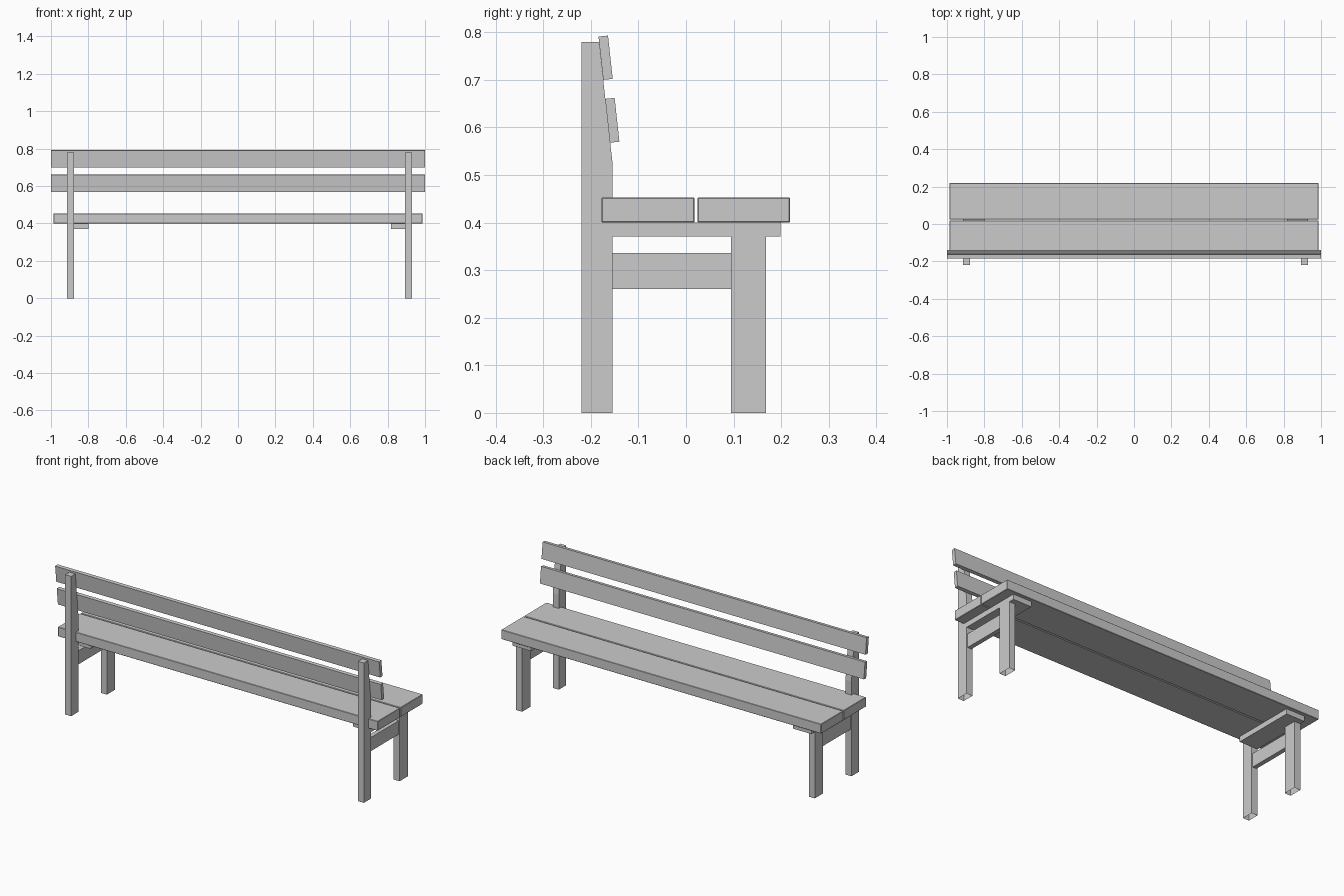
import bpy, bmesh

if "Cube" in bpy.data.objects:
    bpy.data.objects.remove(bpy.data.objects["Cube"])


def prism(name, profile, x0, x1, bevel=0.0, open_bottom=False):
    """Extrude a (y, z) profile along x."""
    bm = bmesh.new()
    face = bm.faces.new([bm.verts.new((x0, y, z)) for y, z in profile])
    ext = bmesh.ops.extrude_face_region(bm, geom=[face])
    verts = [v for v in ext["geom"] if isinstance(v, bmesh.types.BMVert)]
    bmesh.ops.translate(bm, vec=(x1 - x0, 0, 0), verts=verts)
    bmesh.ops.recalc_face_normals(bm, faces=bm.faces[:])
    if open_bottom:
        low = [f for f in bm.faces if all(abs(v.co.z) < 1e-5 for v in f.verts)]
        bmesh.ops.delete(bm, geom=low, context='FACES_ONLY')
    me = bpy.data.meshes.new(name)
    bm.to_mesh(me)
    bm.free()
    ob = bpy.data.objects.new(name, me)
    bpy.context.collection.objects.link(ob)
    if bevel:
        mod = ob.modifiers.new("edge", 'BEVEL')
        mod.width = bevel
        mod.segments = 1
    return ob


def rect(y0, y1, z0, z1):
    return [(y0, z0), (y1, z0), (y1, z1), (y0, z1)]


# Seat planks with a slightly eased edge
prism("seat_plank_rear", rect(-0.178, 0.018, 0.40, 0.453), -0.987, 0.987, 0.002)
prism("seat_plank_front", rect(0.024, 0.219, 0.40, 0.453), -0.987, 0.987, 0.002)

# Tilted backrest slats
prism("backrest_slat_upper",
      [(-0.184, 0.791), (-0.174, 0.700), (-0.154, 0.702), (-0.164, 0.793)], -1, 1)
prism("backrest_slat_lower",
      [(-0.170, 0.660), (-0.160, 0.568), (-0.140, 0.570), (-0.150, 0.662)], -1, 1)

# End frames, mirrored about a centre sitting slightly right of the seat's
CENTRE = 0.009
OUT, INN, BEARER_INN = 0.922, 0.885, 0.809
post = [(-0.22, 0), (-0.155, 0), (-0.155, 0.53), (-0.183, 0.78), (-0.22, 0.78)]
for side, s in (("left", -1), ("right", 1)):
    def at(d):
        return CENTRE + s * d
    prism("back_post_" + side, post, at(INN), at(OUT), open_bottom=True)
    prism("front_leg_" + side, rect(0.095, 0.168, 0, 0.40), at(INN), at(OUT),
          open_bottom=True)
    prism("side_rail_" + side, rect(-0.155, 0.095, 0.26, 0.336),
          at(INN + 0.006), at(OUT - 0.006))
    prism("seat_bearer_" + side, rect(-0.155, 0.199, 0.371, 0.40),
          at(BEARER_INN), at(OUT))
